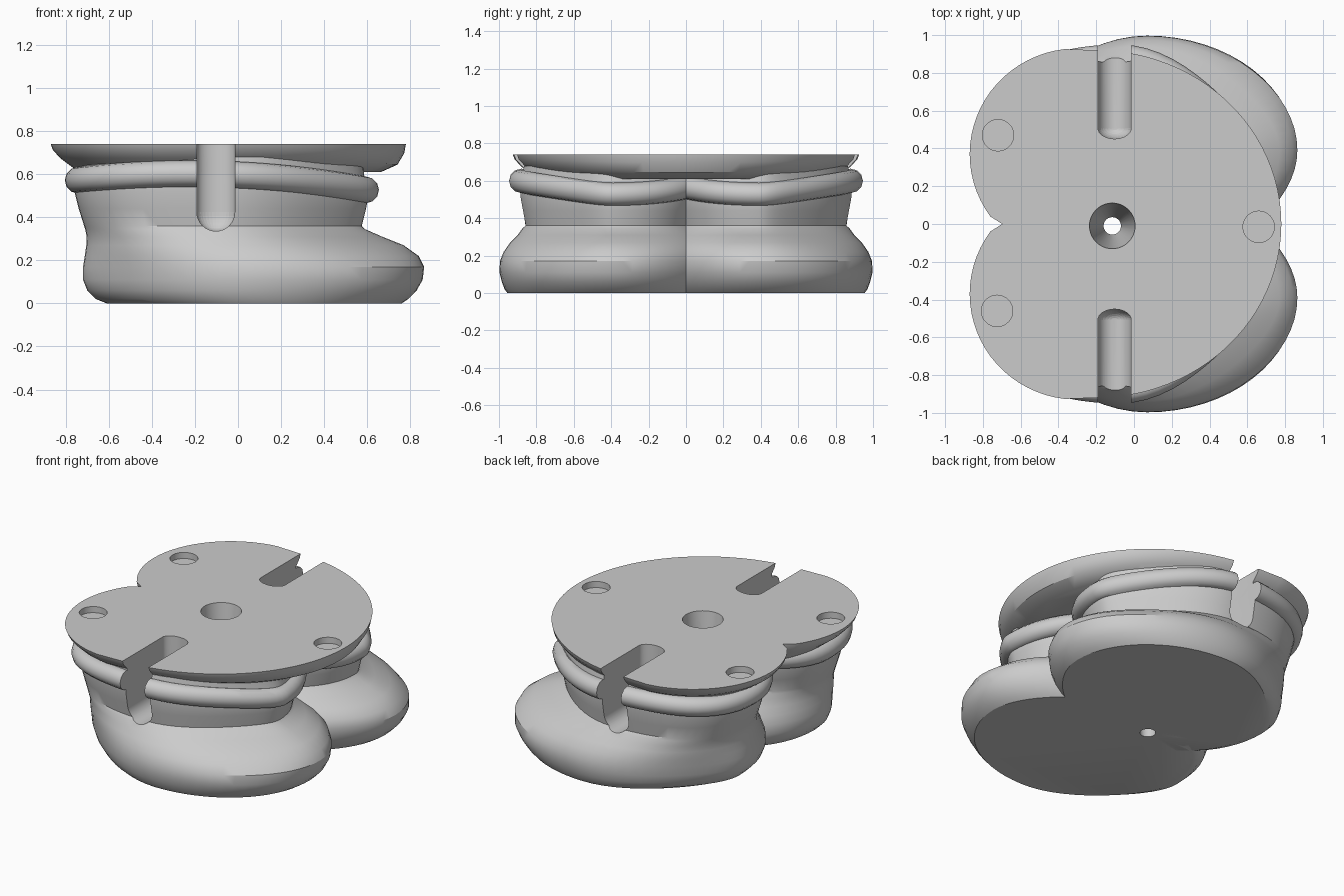
import bpy
import bmesh
from math import sin, cos, pi, radians
from mathutils import Matrix

if "Cube" in bpy.data.objects:
    bpy.data.objects.remove(bpy.data.objects["Cube"])

grey = bpy.data.materials.new("light_grey")
grey.use_nodes = True
COLOUR = (0.6, 0.6, 0.6, 1)
grey.diffuse_color = COLOUR
grey.node_tree.nodes["Principled BSDF"].inputs["Base Color"].default_value = COLOUR

LOBE_Y = 0.39   # sideways centre of each shoe
SEG = 64
# Narrowing of the outline toward toe outside, toe inside, heel outside, heel inside
SOLE_TAPER = (0, .15, .3, -.15)
ANKLE_TAPER = (.45, -.1, -.2, 0)


def finish(bm, name):
    bmesh.ops.recalc_face_normals(bm, faces=bm.faces)
    mesh = bpy.data.meshes.new(name)
    bm.to_mesh(mesh)
    bm.free()
    mesh.materials.append(grey)
    obj = bpy.data.objects.new(name, mesh)
    bpy.context.collection.objects.link(obj)
    return obj


def loft(name, rings, closed=False):
    """Skin a list of point rings; cap the ends, or close into a loop."""
    bm = bmesh.new()
    loops = [[bm.verts.new(p) for p in ring] for ring in rings]
    n = len(loops[0])
    pairs = list(zip(loops, loops[1:]))
    if closed:
        pairs.append((loops[-1], loops[0]))
    else:
        bm.faces.new(loops[0])
        bm.faces.new(loops[-1])
    for a, b in pairs:
        for i in range(n):
            j = (i + 1) % n
            bm.faces.new((a[i], a[j], b[j], b[i]))
    return finish(bm, name)


def foot_point(i, cx, rx, ry, side, ankle):
    """Point i of a foot-shaped oval, blended from sole to ankle shape."""
    u, v = cos(2 * pi * i / SEG), sin(2 * pi * i / SEG)
    quarter = (0 if u > 0 else 2) + (0 if v > 0 else 1)
    k = SOLE_TAPER[quarter] * (1 - ankle) + ANKLE_TAPER[quarter] * ankle
    return cx + rx * u, side * (LOBE_Y + ry * v * (1 - k * u * u))


def shoe(name, side):
    # height, heel x, toe x, outer y
    profile = [(0, -.61, .76, .955), (.02, -.66, .79, .97), (.06, -.70, .83, .985),
               (.11, -.72, .858, .997), (.17, -.72, .865, .995), (.22, -.712, .84, .975),
               (.27, -.705, .77, .94), (.31, -.703, .67, .90), (.345, -.71, .59, .875),
               (.36, -.715, .575, .86), (.44, -.74, .595, .875), (.52, -.76, .61, .89),
               (.6, -.76, .585, .89), (.68, -.74, .58, .87)]
    rings = []
    for z, heel, toe, outer in profile:
        ankle = min(1, max(0, (z - .15) / .21))
        rings.append([(*foot_point(i, (heel + toe) / 2, (toe - heel) / 2,
                                   outer - LOBE_Y, side, ankle), z) for i in range(SEG)])
    return loft(name, rings)


def collar(name, side):
    # padded roll around the ankle, dipping toward the toe
    rings = []
    for i in range(SEG):
        u = cos(2 * pi * i / SEG)
        z = .6 - .0225 * u - .05 * u * u
        ring = []
        for k in range(12):
            b = 2 * pi * k / 12
            out = .062 * cos(b)
            ring.append((*foot_point(i, -.075, .668 + out, .498 + out, side, 1),
                         z + .062 * sin(b)))
        rings.append(ring)
    return loft(name, rings, closed=True)


def plate_outline():
    # broad curve at the toe side, two lobes with a notch at the heel side
    half = [(-.2 + .98 * cos(a), .92 * sin(a)) for a in (pi / 2 * i / 24 for i in range(25))]
    start, end = pi / 2 + .12, radians(221.4)
    for i in range(25):
        a = start + (end - start) * i / 24
        half.append((-.3 + .57 * cos(a), max(0, .37 + .56 * sin(a))))
    half[-1] = (half[-1][0] + .03, 0)
    return half + [(x, -y) for x, y in reversed(half[1:-1])]


def top_plate():
    outline = plate_outline()

    def ring(scale, z, dip):
        return [(x * scale, y * scale, z - dip * max(0, x) ** 2) for x, y in outline]
    return loft("top_plate", [ring(.85, .61, 0), ring(.95, .675, .05),
                              ring(.99, .715, .03), ring(1, .74, 0)])


def cone(name, x, y, z0, z1, r0, r1):
    bm = bmesh.new()
    bmesh.ops.create_cone(bm, cap_ends=True, segments=40, radius1=r0, radius2=r1, depth=z1 - z0,
                          matrix=Matrix.Translation((x, y, (z0 + z1) / 2)))
    return finish(bm, name)


def slot(name, side):
    # round-bottomed channel, hull of four flattened spheres
    bm = bmesh.new()
    flat = Matrix.Diagonal((1, .65, 1, 1))
    for y in (.508, 1.3):
        for z in (.424, 1.0):
            bmesh.ops.create_uvsphere(bm, u_segments=32, v_segments=16, radius=.088,
                                      matrix=Matrix.Translation((-.103, side * y, z)) @ flat)
    hull = bmesh.ops.convex_hull(bm, input=bm.verts)
    junk = {g for g in hull["geom_interior"] + hull["geom_unused"]
            if isinstance(g, bmesh.types.BMVert)}
    bmesh.ops.delete(bm, geom=list(junk), context='VERTS')
    return finish(bm, name)


def activate(obj):
    bpy.ops.object.select_all(action='DESELECT')
    obj.select_set(True)
    bpy.context.view_layer.objects.active = obj


def cut(obj, cutters):
    activate(obj)
    for c in cutters:
        mod = obj.modifiers.new("cut", 'BOOLEAN')
        mod.operation = 'DIFFERENCE'
        mod.solver = 'EXACT'
        mod.object = c
        bpy.ops.object.modifier_apply(modifier=mod.name)


# Cutters
slots = {1: slot("back_slot_cutter", 1), -1: slot("front_slot_cutter", -1)}
bore = cone("bore_cutter", -.115, -.01, -.01, .75, .045, .122)
pockets = [cone("pocket_cutter", x, y, .70, .78, .083, .083)
           for x, y in ((-.72, .47), (-.725, -.46), (.66, -.015))]

# Parts
parts = []
for side, label in ((1, "back"), (-1, "front")):
    body = shoe(label + "_shoe", side)
    cut(body, [slots[side], bore])
    roll = collar(label + "_collar", side)
    cut(roll, [slots[side], bore])
    parts += [body, roll]
plate = top_plate()
cut(plate, [slots[1], slots[-1], bore] + pockets)
parts.append(plate)

for c in [*slots.values(), bore, *pockets]:
    bpy.data.objects.remove(c)
for p in parts:
    activate(p)
    bpy.ops.object.shade_smooth_by_angle(angle=radians(32))
